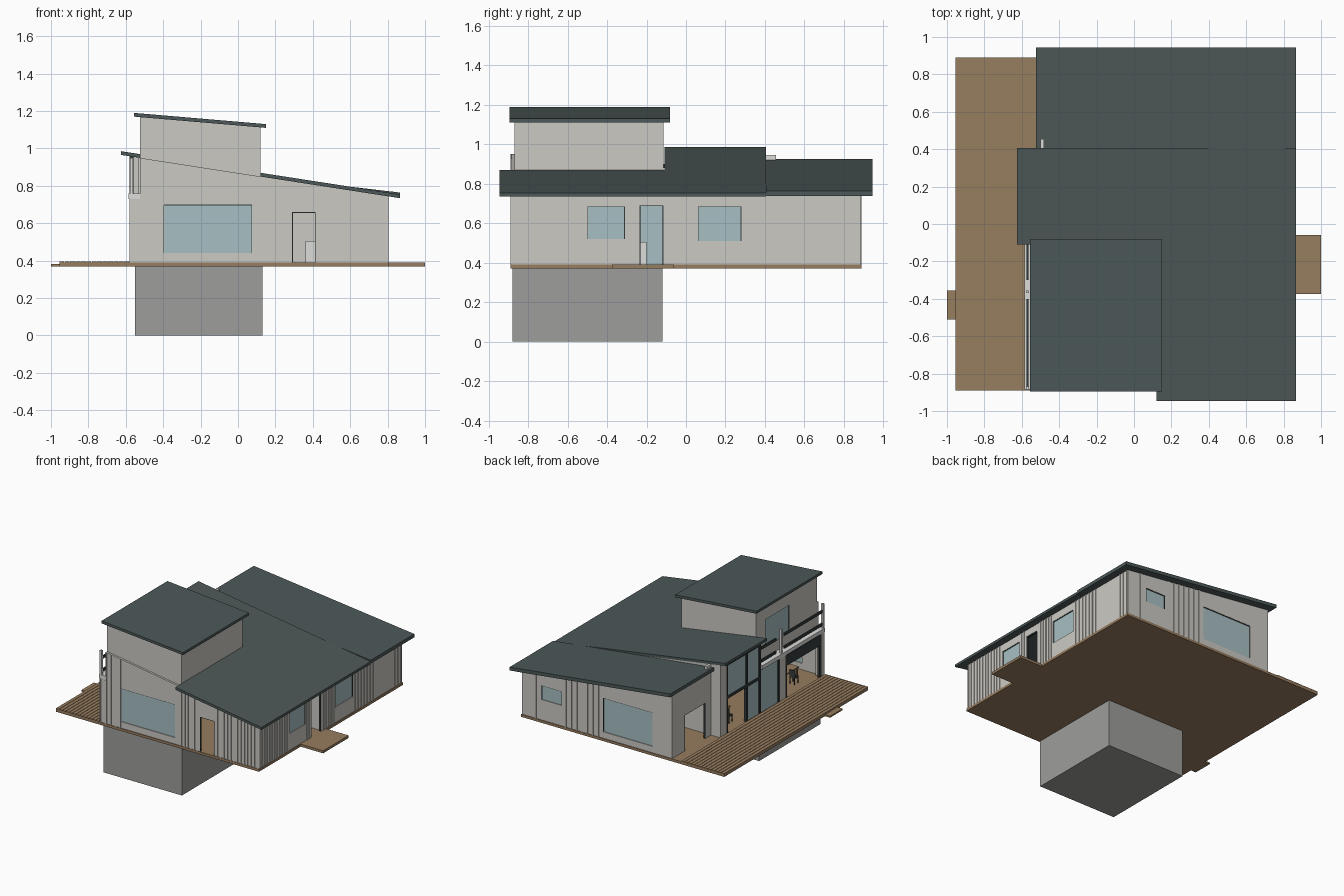
import bpy
import bmesh

cube = bpy.data.objects.get("Cube")
if cube:
    bpy.data.objects.remove(cube, do_unlink=True)


def material(name, color):
    m = bpy.data.materials.new(name)
    m.use_nodes = True
    m.diffuse_color = (*color, 1)
    bsdf = next(n for n in m.node_tree.nodes if n.type == 'BSDF_PRINCIPLED')
    bsdf.inputs["Base Color"].default_value = (*color, 1)
    bsdf.inputs["Roughness"].default_value = 0.8
    return m


WALL = material("pale cladding", (0.60, 0.59, 0.55))
ROOF = material("slate roof", (0.075, 0.098, 0.098))
WOOD = material("deck wood", (0.31, 0.205, 0.115))
BASE = material("grey concrete", (0.34, 0.34, 0.33))
GLASS = material("pale blue glass", (0.39, 0.52, 0.55))
FRAME = material("dark frame", (0.035, 0.045, 0.045))
WHITE = material("white trim", (0.72, 0.72, 0.70))


# Heights of the three sloping roof planes along x
def main_top(x):
    return 0.755 + (0.86 - x) * 0.155


def rear_top(x):
    return 0.765 + (0.86 - x) * 0.116


def tower_top(x):
    return 1.13 + (0.15 - x) * 0.085


def below(plane, drop=0.02):
    return lambda x: plane(x) - drop


def level(z, x):
    return z(x) if callable(z) else z


def build(name, mat, boxes):
    """One object from boxes (x0, x1, y0, y1, z0, z1); z may be a function of x."""
    bm = bmesh.new()
    for x0, x1, y0, y1, z0, z1 in boxes:
        rings = []
        for z in (z0, z1):
            rings.append([bm.verts.new((x, y, level(z, x)))
                          for x, y in ((x0, y0), (x1, y0), (x1, y1), (x0, y1))])
        lo, hi = rings
        bm.faces.new(lo[::-1])
        bm.faces.new(hi)
        for i in range(4):
            j = (i + 1) % 4
            bm.faces.new((lo[i], lo[j], hi[j], hi[i]))
    mesh = bpy.data.meshes.new(name)
    bm.to_mesh(mesh)
    bm.free()
    mesh.materials.append(mat)
    obj = bpy.data.objects.new(name, mesh)
    bpy.context.collection.objects.link(obj)
    return obj


FLOOR = 0.39
T = 0.02


def oriented(axis, a0, a1, p0, p1, z0, z1):
    return (a0, a1, p0, p1, z0, z1) if axis == 'x' else (p0, p1, a0, a1, z0, z1)


def wall(name, axis, a0, a1, p, top, openings=(), inward=1, bottom=FLOOR):
    """Wall along an axis, outer face at p; openings are (start, end, sill, head, filled)."""
    p0, p1 = sorted((p, p + inward * T))
    boxes, panes, rims, at = [], [], [], a0
    for s, e, sill, head, filled in sorted(openings):
        boxes.append(oriented(axis, at, s, p0, p1, bottom, top))
        boxes.append(oriented(axis, s, e, p0, p1, head, top))
        if sill > bottom:
            boxes.append(oriented(axis, s, e, p0, p1, bottom, sill))
        if filled:
            g0, g1 = sorted((p + inward * 0.006, p + inward * 0.012))
            panes.append(oriented(axis, s, e, g0, g1, sill, head))
        f0, f1 = sorted((p + inward * 0.002, p + inward * 0.016))
        w = 0.004
        rims += [oriented(axis, s, s + w, f0, f1, sill, head),
                 oriented(axis, e - w, e, f0, f1, sill, head),
                 oriented(axis, s, e, f0, f1, head - w, head)]
        at = e
    boxes.append(oriented(axis, at, a1, p0, p1, bottom, top))
    build(name, WALL, boxes)
    if panes:
        build(name + "_glass", GLASS, panes)
    if rims:
        build(name + "_frames", FRAME, rims)


def battens(name, axis, p, out, spans, top):
    """Vertical strips on a wall face, each span (start, end, count)."""
    p0, p1 = sorted((p, p + out * 0.005))
    strips = []
    for a, b, n in spans:
        for i in range(n):
            c = a + (b - a) * i / max(n - 1, 1)
            strips.append(oriented(axis, c - 0.005, c + 0.005, p0, p1, FLOOR, top))
    build(name, WALL, strips)


# Basement, floor slab, porch, step and deck boards
build("basement", BASE, [(-0.55, 0.13, -0.88, -0.12, 0, 0.37)])
build("floor_slab", WOOD, [(-0.955, 0.805, -0.89, 0.89, 0.37, FLOOR)])
build("porch", WOOD, [(0.805, 1.0, -0.375, -0.06, 0.37, FLOOR)])
build("deck_step", WOOD, [(-1.0, -0.955, -0.51, -0.355, 0.37, 0.382)])
rows, pitch = 13, 0.375 / 13
build("deck_boards", WOOD,
      [(-0.955 + i * pitch, -0.955 + (i + 1) * pitch - 0.003, -0.89, 0.89, FLOOR, 0.396)
       for i in range(rows)])

# Roofs
build("main_roof", ROOF, [(0.12, 0.865, -0.945, -0.11, below(main_top), main_top),
                          (-0.625, 0.865, -0.11, 0.405, below(main_top), main_top)])
build("rear_roof", ROOF, [(-0.525, 0.865, 0.405, 0.945, below(rear_top, 0.027), rear_top)])
build("tower_roof", ROOF, [(-0.555, 0.15, -0.895, -0.08, below(tower_top), tower_top)])

# Outer walls
under_main, under_rear = below(main_top), below(rear_top, 0.027)
wall("front_wall", 'x', -0.525, 0.80, -0.885, under_main,
     [(-0.40, 0.075, 0.44, 0.70, True), (0.29, 0.415, FLOOR, 0.66, False)])
build("front_corner_wall", WALL, [(-0.58, -0.525, -0.885, -0.865, FLOOR, 0.73)])
wall("rear_wall", 'x', -0.50, 0.80, 0.885, under_rear,
     [(-0.33, 0.10, 0.44, 0.705, True), (0.455, 0.63, 0.55, 0.66, True)], inward=-1)
wall("east_wall", 'y', -0.885, 0.885, 0.80, 0.744,
     [(-0.50, -0.31, 0.52, 0.685, True), (-0.235, -0.115, FLOOR, 0.69, False),
      (0.06, 0.28, 0.51, 0.685, True)], inward=-1)
wall("rear_west_wall", 'y', 0.405, 0.885, -0.50, under_rear,
     [(0.47, 0.73, FLOOR, 0.67, False)])
build("inner_walls", WALL, [(-0.58, 0.78, 0.385, 0.404, FLOOR, under_main),
                            (0.14, 0.78, -0.105, -0.09, FLOOR, under_main)])

# Cladding strips
battens("front_battens", 'x', -0.885, -1,
        [(-0.52, -0.40, 4), (0.13, 0.27, 6), (0.44, 0.79, 13)], under_main)
battens("corner_battens", 'x', -0.885, -1, [(-0.572, -0.53, 2)], 0.73)
battens("rear_battens", 'x', 0.885, 1, [(0.14, 0.42, 7), (0.68, 0.70, 1)], under_rear)
battens("east_battens", 'y', 0.80, 1,
        [(-0.875, -0.53, 12), (-0.29, -0.26, 2), (-0.08, 0.04, 5),
         (0.31, 0.53, 7), (0.80, 0.87, 3)], 0.744)

# Tower upper storey
wall("tower_west_wall", 'y', -0.87, -0.115, -0.525, below(tower_top),
     [(-0.53, -0.23, 0.84, 1.06, True)], bottom=0.73)
build("tower_walls", WALL, [(-0.525, 0.12, -0.87, -0.85, 0.73, below(tower_top)),
                            (-0.525, 0.12, -0.135, -0.115, 0.73, below(tower_top)),
                            (0.10, 0.12, -0.85, -0.135, 0.73, below(tower_top))])
build("upper_floor", WALL, [(-0.525, 0.12, -0.87, -0.115, 0.72, 0.74)])

# West glazed side: piers, frames, panes
build("west_piers", WALL, [(-0.58, -0.53, 0.33, 0.404, FLOOR, under_main),
                           (-0.58, -0.53, -0.40, -0.335, FLOOR, 0.73),
                           (-0.58, -0.53, -0.865, -0.845, FLOOR, 0.73)])
posts = [(-0.58, -0.56, y, y + 0.02, FLOOR, under_main) for y in (0.31, 0.06, -0.10)]
posts += [(-0.58, -0.56, y, y + 0.02, FLOOR, 0.73) for y in (-0.335, -0.42, -0.845)]
rails = [(-0.58, -0.56, -0.10, 0.33, 0.66, 0.68),
         (-0.58, -0.56, -0.10, 0.33, 0.92, under_main),
         (-0.58, -0.56, -0.84, -0.40, 0.64, 0.72)]
build("west_frames", FRAME, posts + rails)
build("west_glass", GLASS, [(-0.573, -0.567, 0.07, 0.32, 0.68, 0.93),
                            (-0.573, -0.567, -0.09, 0.07, FLOOR, 0.93),
                            (-0.573, -0.567, -0.32, -0.09, FLOOR, 0.73)])

# Balcony edge with posts and dark rails
build("balcony_floor", WHITE, [(-0.585, -0.525, -0.885, -0.11, 0.73, 0.76)])
build("balcony_posts", WHITE, [(-0.578, -0.562, y, y + 0.015, 0.76, 0.95)
                               for y in (-0.885, -0.37)])
build("balcony_rails", FRAME, [(-0.575, -0.563, a, b, z, z + 0.02)
                               for a, b in ((-0.87, -0.40), (-0.30, -0.11))
                               for z in (0.78, 0.88)])
build("roof_bracket", WHITE, [(-0.50, -0.48, 0.405, 0.455, 0.91, 0.945)])


# Furniture
def table(name, x, y, w, d, h):
    legs = [(x + sx * w - 0.005, x + sx * w + 0.005, y + sy * d - 0.005, y + sy * d + 0.005,
             FLOOR, FLOOR + h) for sx in (-1, 1) for sy in (-1, 1)]
    top = (x - w - 0.01, x + w + 0.01, y - d - 0.01, y + d + 0.01, FLOOR + h, FLOOR + h + 0.01)
    build(name, WOOD, legs + [top])


def chair(name, x, y):
    legs = [(x + sx * 0.02 - 0.003, x + sx * 0.02 + 0.003, y + sy * 0.02 - 0.003,
             y + sy * 0.02 + 0.003, FLOOR, FLOOR + 0.05) for sx in (-1, 1) for sy in (-1, 1)]
    build(name, FRAME, legs + [(x - 0.024, x + 0.024, y - 0.024, y + 0.024, 0.44, 0.447),
                               (x - 0.024, x + 0.024, y + 0.018, y + 0.024, 0.44, 0.50)])


table("dining_table", -0.35, 0.15, 0.08, 0.06, 0.08)
table("living_table", -0.40, -0.65, 0.05, 0.08, 0.08)
for i, (cx, cy) in enumerate([(-0.47, 0.15), (-0.35, 0.24), (-0.48, -0.65), (-0.40, -0.53)]):
    chair(f"chair_{i + 1}", cx, cy)
build("cabinet", WHITE, [(0.36, 0.46, -0.30, -0.20, FLOOR, 0.505)])
